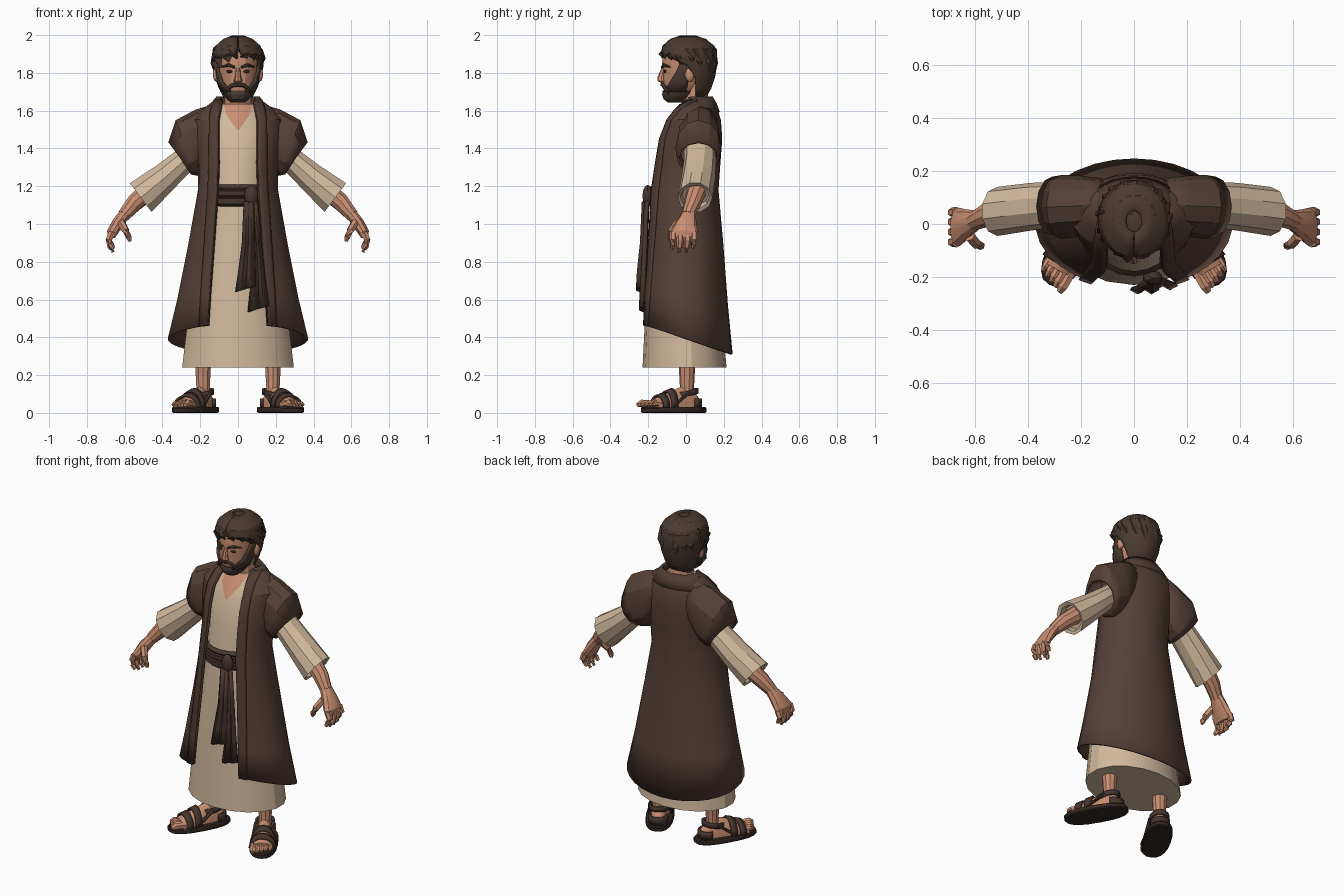
import bpy, bmesh, math, random
from math import sin, cos, pi, asin, radians
from mathutils import Vector as V, Matrix

if "Cube" in bpy.data.objects:
    bpy.data.objects.remove(bpy.data.objects["Cube"])

random.seed(4)

def mat(name, r, g, b):
    m = bpy.data.materials.new(name)
    m.diffuse_color = (r, g, b, 1)
    m.use_nodes = True
    m.node_tree.nodes["Principled BSDF"].inputs["Base Color"].default_value = m.diffuse_color
    return m

CREAM = mat("cream cloth", .64, .48, .335)
COAT = mat("brown coat", .092, .052, .038)
TRIM = mat("coat trim", .08, .045, .033)
HAIR = mat("hair brown", .068, .043, .03)
SKIN = mat("skin", .58, .27, .165)
SASH = mat("sash brown", .062, .038, .029)
STRAP = mat("sandal leather", .06, .036, .027)
SOLE = mat("sole dark", .032, .021, .016)
EYE = mat("eye dark", .03, .018, .013)

def finish(name, bm, m, mirror=False, thick=0):
    bmesh.ops.recalc_face_normals(bm, faces=bm.faces)
    me = bpy.data.meshes.new(name)
    bm.to_mesh(me)
    bm.free()
    me.materials.append(m)
    ob = bpy.data.objects.new(name, me)
    bpy.context.collection.objects.link(ob)
    if thick:
        s = ob.modifiers.new("thickness", 'SOLIDIFY')
        s.thickness, s.offset = thick, 0
    if mirror:
        ob.modifiers.new("mirror", 'MIRROR')
    return ob

# A ring is (centre, side vector, back vector, start angle, end angle); angle 0 is the front
def loft(name, rings, m, n=16, caps=True, mirror=False, thick=0, power=1):
    bm, rows = bmesh.new(), []
    closed = len(rings[0]) == 3
    for r in rings:
        c, u, v = r[:3]
        a, b = (0, 2 * pi) if closed else r[3:]
        row = []
        for i in range(n if closed else n + 1):
            t = a + (b - a) * i / n
            s, k = sin(t), cos(t)
            s = math.copysign(abs(s) ** power, s)
            k = math.copysign(abs(k) ** power, k)
            row.append(bm.verts.new(V(c) + V(u) * s - V(v) * k))
        rows.append(row)
    for p, q in zip(rows, rows[1:]):
        for i in range(len(p) if closed else len(p) - 1):
            j = (i + 1) % len(p)
            bm.faces.new((p[i], p[j], q[j], q[i]))
    if caps:
        bm.faces.new(rows[0][::-1])
        bm.faces.new(rows[-1])
    return finish(name, bm, m, mirror, thick)

def level(z, rx, yf, yb, *arc, tilt=0, grow=0):
    return ((0, (yf + yb) / 2, z), (rx + grow, 0, 0), (0, (yb - yf) / 2 + grow, tilt), *arc)

# Cross-section of a sleeve from its top and bottom (x, z) points and y range
def slant(tx, tz, bx, bz, y0, y1):
    return (((tx + bx) / 2, (y0 + y1) / 2, (tz + bz) / 2),
            ((tx - bx) / 2, 0, (tz - bz) / 2), (0, (y1 - y0) / 2, 0))

def tube(name, pts, m, n=8, mirror=False, flat=1):
    rings = []
    for i, (x, y, z, r) in enumerate(pts):
        d = V(pts[min(i + 1, len(pts) - 1)][:3]) - V(pts[max(i - 1, 0)][:3])
        side = d.cross(V((0, 0, 1)) if abs(d.normalized().z) < .9 else V((0, 1, 0))).normalized()
        rings.append(((x, y, z), side * r, d.cross(side).normalized() * r * flat))
    return loft(name, rings, m, n, mirror=mirror)

def ball(name, loc, scale, m, mirror=False):
    bm = bmesh.new()
    bmesh.ops.create_icosphere(bm, subdivisions=2, radius=1,
                               matrix=Matrix.Translation(loc) @ Matrix.Diagonal((*scale, 1)))
    return finish(name, bm, m, mirror)

# Cloth strip from rows of (left x, right x, y, z) with a centre fold
def ribbon(name, rows, m, fold=.015):
    bm = bmesh.new()
    grid = [[bm.verts.new((l + (r - l) * k / 4, y - (fold if k % 2 else 0), z + .03 * (k / 4 - .5) * (z < .7)))
             for k in range(5)] for l, r, y, z in rows]
    for p, q in zip(grid, grid[1:]):
        for k in range(4):
            bm.faces.new((p[k], p[k + 1], q[k + 1], q[k]))
    return finish(name, bm, m, thick=.014)

# Long robe
ROBE = [(.24, .30, -.23, .215), (.5, .27, -.217, .19), (.9, .2, -.197, .15), (1.15, .165, -.175, .12),
        (1.35, .17, -.15, .14), (1.5, .19, -.115, .14), (1.58, .14, -.075, .12), (1.635, .095, -.03, .11)]
loft("robe", [level(*r) for r in ROBE], CREAM, 18)
# Open neckline
loft("neckline", [level(*r, -a, a, grow=.005) for r, a in zip(ROBE[5:], (.03, .45, .85))],
     SKIN, 6, caps=False)

# Open coat: z, half width, front, back, half opening, hem tilt
OUTER = [(.39, .365, -.235, .24, .155, -.08), (.6, .315, -.228, .215, .145, -.03), (.9, .255, -.212, .19, .125, 0),
         (1.18, .205, -.197, .165, .105, 0), (1.32, .205, -.172, .175, .1, 0), (1.45, .225, -.145, .185, .1, 0),
         (1.55, .235, -.102, .178, .1, 0), (1.605, .18, -.062, .16, .09, 0), (1.655, .115, -.01, .135, .08, 0)]
coat, lapel = [], []
for z, rx, yf, yb, xi, tilt in OUTER:
    a, b = asin(xi / rx), asin(min(1, (xi + .045) / rx))
    coat.append(level(z, rx, yf, yb, a, 2 * pi - a, tilt=tilt))
    lapel.append(level(z, rx, yf, yb, a, b, tilt=tilt, grow=.011))
loft("coat", coat, COAT, 26, caps=False, thick=.014)
loft("lapel", lapel, TRIM, 3, caps=False, mirror=True, thick=.012)
loft("collar", [level(z, r, -.02, yb, 1, 2 * pi - 1) for z, r, yb in
                ((1.59, .165, .172), (1.635, .135, .155), (1.67, .108, .135))], TRIM, 16, caps=False, thick=.016)
# Shoulder caps
loft("shoulder_cap", [slant(.1, 1.635, .14, 1.36, 0, .165), slant(.22, 1.6, .18, 1.28, -.04, .175),
                      slant(.325, 1.545, .215, 1.262, -.05, .178), slant(.362, 1.43, .25, 1.27, -.04, .172)],
     COAT, 12, caps=False, mirror=True, thick=.014)

# Sleeves
loft("sleeve", [slant(.22, 1.48, .17, 1.33, -.01, .15), slant(.31, 1.405, .25, 1.275, -.01, .16),
                slant(.43, 1.315, .35, 1.17, -.025, .155), slant(.575, 1.22, .455, 1.06, -.045, .14),
                slant(.555, 1.205, .465, 1.08, -.03, .125), slant(.525, 1.215, .44, 1.10, -.02, .12)],
     CREAM, 10, mirror=True)

# Forearm and hand
tube("forearm", [(.48, .055, 1.17, .052), (.55, .035, 1.11, .046), (.605, .01, 1.045, .035)], SKIN, 10, True)
loft("palm", [((.595, .015, 1.06), (.03, 0, .012), (0, .036, 0)), ((.632, 0, 1.01), (.034, 0, .01), (0, .055, 0)),
              ((.662, -.012, .96), (.032, 0, .005), (0, .074, 0)), ((.672, -.012, .925), (.02, 0, 0), (0, .068, 0))],
     SKIN, 10, mirror=True)
for i, (y, tip) in enumerate(((-.068, .868), (-.03, .852), (.008, .852), (.044, .875))):
    tube(f"finger_{i + 1}", [(.668, y, .955, .02), (.684, y, .915, .019), (.676, y - .004, tip + .025, .016),
                             (.66, y - .006, tip, .01)], SKIN, 6, True)
tube("thumb", [(.62, -.045, 1.01, .022), (.595, -.075, .965, .02), (.578, -.082, .93, .017),
               (.572, -.08, .908, .009)], SKIN, 6, True)

# Wrapped belt, knot and hanging tails
loft("belt", [level(z, .165 + g, -.184 - g, .13) for z, g in
              ((1.09, -.006), (1.105, .012), (1.135, .013), (1.14, .003), (1.15, .014), (1.175, .014),
               (1.18, .004), (1.19, .01), (1.208, -.006))], SASH, 20, caps=False)
ball("belt_knot", (.07, -.203, 1.148), (.038, .028, .06), SASH)
ribbon("sash_tail_rear", [(.06, .1, -.2, 1.12), (.075, .12, -.208, .9), (.075, .14, -.218, .72),
                          (.055, .162, -.228, .55)], SASH)
ribbon("sash_tail_front", [(.035, .08, -.212, 1.12), (.025, .085, -.222, .9), (.005, .09, -.238, .75),
                           (-.012, .092, -.243, .655)], SASH)

# Neck and head
tube("neck", [(0, .06, 1.52, .085), (0, .05, 1.62, .072), (0, .04, 1.76, .07)], SKIN, 12)
HEAD = [(1.655, .045, -.095, .0), (1.70, .078, -.117, .06), (1.755, .096, -.122, .1), (1.81, .103, -.122, .12),
        (1.85, .106, -.127, .125), (1.9, .108, -.12, .13), (1.95, .08, -.09, .1)]
loft("head", [level(*r) for r in HEAD], SKIN, 16)
ball("ear", (.115, .02, 1.79), (.018, .026, .038), SKIN, True)
# Nose, brows and eyes
loft("nose", [((0, -.118, 1.825), (.011, 0, 0), (0, .012, 0)), ((0, -.13, 1.775), (.016, 0, 0), (0, .022, 0)),
              ((0, -.128, 1.757), (.024, 0, 0), (0, .022, 0)), ((0, -.118, 1.745), (.015, 0, 0), (0, .01, 0))], SKIN, 8)
tube("brow", [(.018, -.127, 1.83, .007), (.05, -.117, 1.842, .009), (.085, -.085, 1.832, .004)], HAIR, 6, True)
ball("eye", (.044, -.111, 1.808), (.019, .007, .008), EYE, True)

# Beard, sideburns and moustache
loft("beard_chin", [level(1.643, .038, -.095, -.01), level(1.66, .06, -.118, .02), level(1.685, .08, -.126, .05),
                    level(1.707, .086, -.123, .06)], HAIR, 14)
loft("beard_side", [level(*r, a, b, grow=.008) for r, a, b in zip(HEAD[1:5], (.45, .95, 1.2, 1.35), (1.9, 1.75, 1.65, 1.6))],
     HAIR, 4, caps=False, mirror=True, thick=.014)
tube("moustache", [(0, -.126, 1.738, .011), (.03, -.12, 1.734, .011), (.055, -.108, 1.715, .01),
                   (.068, -.095, 1.69, .006)], HAIR, 6, True)

# Hair cap with swept locks
loft("hair_cap", [level(z, rx, yf, yb, a, 2 * pi - a) for z, rx, yf, yb, a in
                  ((1.67, .078, -.06, .1, 2.0), (1.72, .1, -.08, .128, 1.85), (1.78, .12, -.1, .148, 1.75),
                   (1.84, .13, -.115, .158, 1.45), (1.875, .132, -.122, .16, .95), (1.9, .13, -.128, .158, .1),
                   (1.94, .115, -.12, .145, .02), (1.975, .075, -.08, .1, .02), (1.992, .03, -.03, .05, .02))],
     HAIR, 22, caps=False, thick=.012)
ball("hair_crown", (0, .01, 1.93), (.1, .115, .065), HAIR)
for i in range(15):
    t = 2 * pi * i / 15
    front = max(0, cos(t))
    end = 1.79 + .09 * front + random.uniform(-.015, .015)
    w = t + random.uniform(.15, .35)
    P = lambda a, k, z, r: (.118 * k * sin(a), .018 - .136 * k * cos(a), z, r)
    tube(f"hair_lock_{i + 1}", [P(t, .15, 1.985, .012), P(t + .1, .6, 1.968, .026), P(w, .92, 1.92, .034),
                                P(w + .1, 1.02, (1.92 + end) / 2, .03), P(w + .2, .97, end, .008)], HAIR, 6, flat=.55)

# Feet turned outward: D runs heel to toe, S runs across
ang = radians(30)
D, S = V((sin(ang), -cos(ang), 0)), V((cos(ang), sin(ang), 0))
C = V((.225, -.065, 0))
up = V((0, 0, 1))
loft("sandal_sole", [(C + up * z, S * w, -D * l) for z, w, l in
                     ((0, .074, .183), (.006, .08, .19), (.024, .08, .19), (.03, .076, .185))], SOLE, 20,
     mirror=True, power=.8)

def arch(s, w, h):
    return (C + D * s + up * .028, S * w, up * h, pi / 2, 3 * pi / 2)

loft("foot", [arch(-.15, .03, .05), arch(-.12, .045, .085), arch(-.06, .048, .115), arch(0, .052, .095),
              arch(.06, .06, .07), (arch(.125, .064, .045))], SKIN, 10, mirror=True)
for i in range(5):
    p, r = C + S * (.048 - .024 * i), .013 + .0018 * i
    e = p + D * (.135 + .009 * i)
    tube(f"toe_{i + 1}", [(*(p + D * .10 + up * .045), r), (*(e + up * .05), r), (*(e + D * .022 + up * .042), r * .6)],
         SKIN, 6, True)
tube("leg", [(.185, .01, .36, .05), (.185, .005, .22, .042), (.185, .005, .13, .037), (.185, 0, .08, .043)], SKIN, 10, True)
# Sandal straps
for name, s, w, h in (("toe_strap", .085, .071, .068), ("middle_strap", .03, .066, .092)):
    loft(name, [arch(s - .02, w - .002, h + .007), arch(s + .018, w + .002, h - .006)], STRAP, 10,
         caps=False, mirror=True, thick=.012)
loft("ankle_strap", [(C - D * .075 + up * z, S * .052, -D * .062 + up * .012) for z in (.092, .12)],
     STRAP, 14, caps=False, mirror=True, thick=.012)
for k, name in ((1, "outer_strap"), (-1, "inner_strap")):
    tube(name, [(*(C + D * .035 + S * .063 * k + up * .035), .013), (*(C - D * .02 + S * .056 * k + up * .075), .013),
                (*(C - D * .07 + S * .05 * k + up * .108), .013)], STRAP, 6, True, flat=.6)
loft("heel_strap", [(C - D * .1 + up * z, S * .052, -D * .06, pi / 2, 3 * pi / 2) for z in (.03, .075)],
     STRAP, 8, caps=False, mirror=True, thick=.012)

# Smooth shallow creases, keep folds crisp
bpy.ops.object.select_all(action='SELECT')
bpy.context.view_layer.objects.active = bpy.data.objects["robe"]
bpy.ops.object.shade_smooth_by_angle(angle=radians(24))
